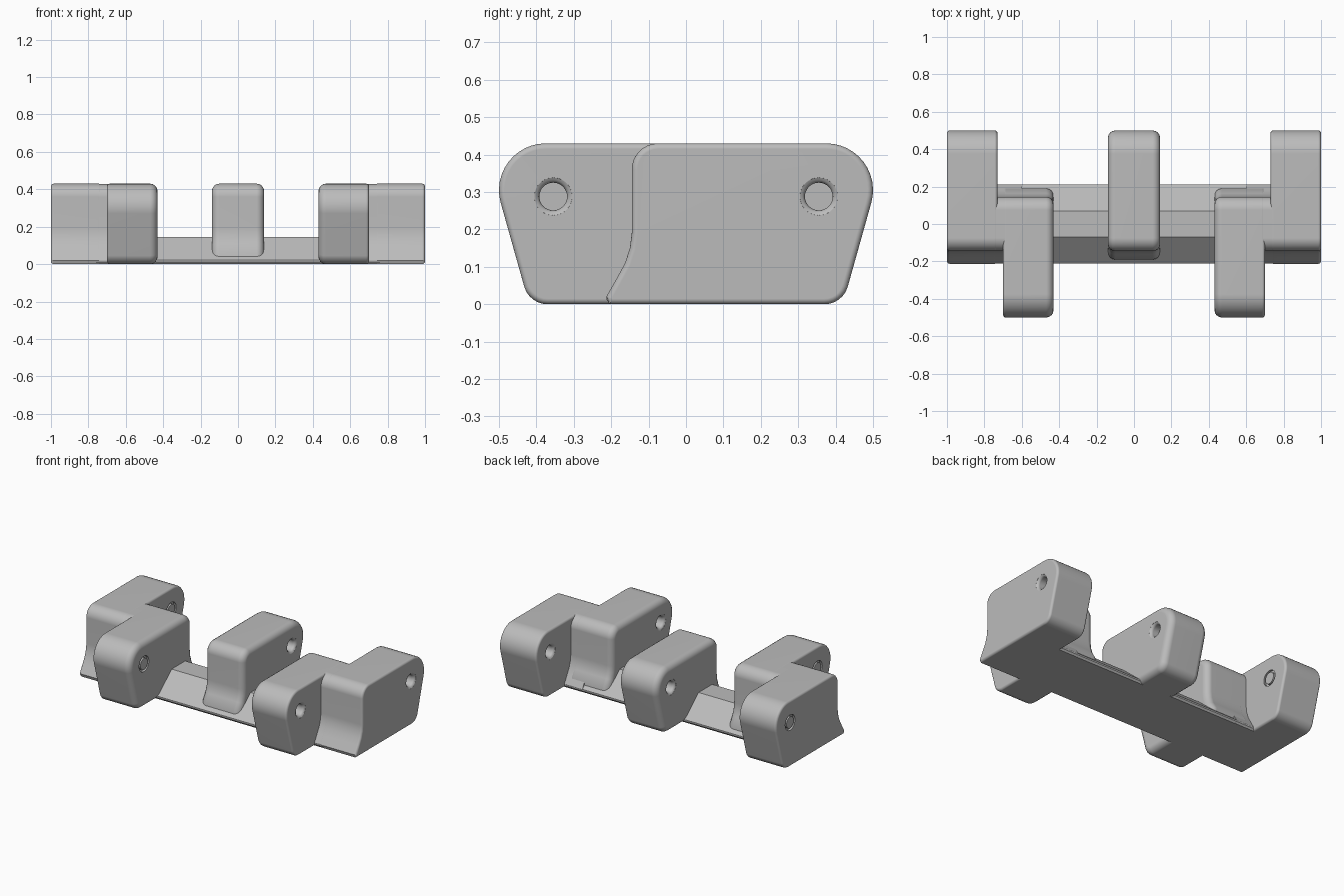
import bpy, bmesh, math
from mathutils import Matrix

if "Cube" in bpy.data.objects:
    bpy.data.objects.remove(bpy.data.objects["Cube"], do_unlink=True)

steel = bpy.data.materials.new("grey_steel")
steel.use_nodes = True
GREY = (0.5, 0.5, 0.5, 1)
steel.diffuse_color = GREY
steel.node_tree.nodes["Principled BSDF"].inputs["Base Color"].default_value = GREY

TOP = 0.43          # height of the lugs
HOLE = (0.355, 0.288)
SMALL, LARGE = 0.015, 0.04   # edge roundings


def arc(cy, cz, r, a0, a1, n=10):
    angles = [math.radians(a0 + (a1 - a0) * i / n) for i in range(n + 1)]
    return [(cy + r * math.cos(a), cz + r * math.sin(a)) for a in angles]


def waist(full_tip):
    """Lower front of a lug: top rounding, upright face, flare to the base."""
    flare = [(-0.145, 0.19), (-0.15, 0.15), (-0.163, 0.11), (-0.182, 0.075)]
    if full_tip:
        flare += [(-0.213, 0.02), (-0.205, 0)]
    else:
        flare[-1:] = [(-0.19, 0.065), (-0.19, 0)]
    return arc(-0.075, TOP - 0.07, 0.07, 90, 180, 8) + flare


def lug_profile(full_tip):
    toe = arc(0.37, 0.065, 0.065, -90, -18, 6)
    nose = arc(0.375, 0.305, 0.125, -16, 90, 12)
    return waist(full_tip) + toe + nose


def prism(name, profile, x0, x1, round0=0, round1=0):
    """Extrude a (y, z) profile along x and round the rims of its end faces."""
    bm = bmesh.new()
    face = bm.faces.new([bm.verts.new((x0, y, z)) for y, z in profile])
    ext = bmesh.ops.extrude_face_region(bm, geom=[face], use_keep_orig=True)
    moved = [v for v in ext["geom"] if isinstance(v, bmesh.types.BMVert)]
    bmesh.ops.translate(bm, verts=moved, vec=(x1 - x0, 0, 0))
    bmesh.ops.recalc_face_normals(bm, faces=bm.faces[:])
    for x, size in ((x0, round0), (x1, round1)):
        if size:
            rim = [e for e in bm.edges if all(abs(v.co.x - x) < 1e-5 for v in e.verts)]
            bmesh.ops.bevel(bm, geom=rim, offset=size, segments=4, profile=0.5,
                            affect='EDGES', clamp_overlap=False)
    bmesh.ops.recalc_face_normals(bm, faces=bm.faces[:])
    return link(name, bm)


def link(name, bm):
    mesh = bpy.data.meshes.new(name)
    bm.to_mesh(mesh)
    bm.free()
    mesh.materials.append(steel)
    obj = bpy.data.objects.new(name, mesh)
    bpy.context.collection.objects.link(obj)
    return obj


def pin_cutter(x0, x1, y, z):
    """Pin hole with softly flared mouths."""
    r, f = 0.037, 0.018
    mouth = [(f * (1 - math.sin(a)), r + f * (1 - math.cos(a)))
             for a in (math.radians(d) for d in (75, 50, 25, 0))]
    rings = [(x0 - 0.02, r + f)] + [(x0 + d, q) for d, q in mouth]
    rings += [(x1 - d, q) for d, q in reversed(mouth)] + [(x1 + 0.02, r + f)]
    bm = bmesh.new()
    n = 32
    loops = [[bm.verts.new((x, y + q * math.cos(math.tau * i / n),
                            z + q * math.sin(math.tau * i / n))) for i in range(n)]
             for x, q in rings]
    for a, b in zip(loops, loops[1:]):
        for i in range(n):
            j = (i + 1) % n
            bm.faces.new((a[i], a[j], b[j], b[i]))
    bm.faces.new(loops[0])
    bm.faces.new(loops[-1])
    bmesh.ops.recalc_face_normals(bm, faces=bm.faces[:])
    cutter = link("pin_cutter", bm)
    cutter.hide_render = True
    return cutter


def finish(obj):
    obj.data.shade_smooth()
    obj.data.set_sharp_from_angle(angle=math.radians(32))
    wn = obj.modifiers.new("even_shading", 'WEIGHTED_NORMAL')
    wn.keep_sharp = True


def lug(name, x0, x1, round0, round1, forward=False):
    full_tip = max(round0, round1) < LARGE
    direction = -1 if forward else 1
    profile = [(direction * y, z) for y, z in lug_profile(full_tip)]
    obj = prism(name, profile, x0, x1, round0, round1)
    cutter = pin_cutter(x0, x1, direction * HOLE[0], HOLE[1])
    cut = obj.modifiers.new("pin_hole", 'BOOLEAN')
    cut.operation, cut.solver, cut.object = 'DIFFERENCE', 'EXACT', cutter
    bpy.context.view_layer.update()
    deps = bpy.context.evaluated_depsgraph_get()
    baked = bpy.data.meshes.new_from_object(obj.evaluated_get(deps))
    obj.modifiers.clear()
    obj.data = baked
    bpy.data.objects.remove(cutter, do_unlink=True)
    finish(obj)


# Centre lug
lug("centre_lug", -0.14, 0.14, LARGE, LARGE)

# Outer lugs, and the solid block that joins each pair
half = waist(True)
block = [(y * 0.997, z * 0.998) for y, z in half + [(-y, z) for y, z in reversed(half)]]
for side, s in (("left", 1), ("right", -1)):
    lug(side + "_rear_lug", s * 0.73, s * 1.0, SMALL, SMALL)
    lug(side + "_front_lug", s * 0.43, s * 0.70, LARGE, SMALL, forward=True)
    finish(prism(side + "_joining_block", block, s * 0.6, s * 0.78))

# Base bar with sloping sides
slope = [(-0.07, 0.145), (-0.212, 0.022), (-0.212, 0.012), (-0.203, 0)]
finish(prism("base_bar", slope + [(-y, z) for y, z in reversed(slope)], -0.76, 0.76))
